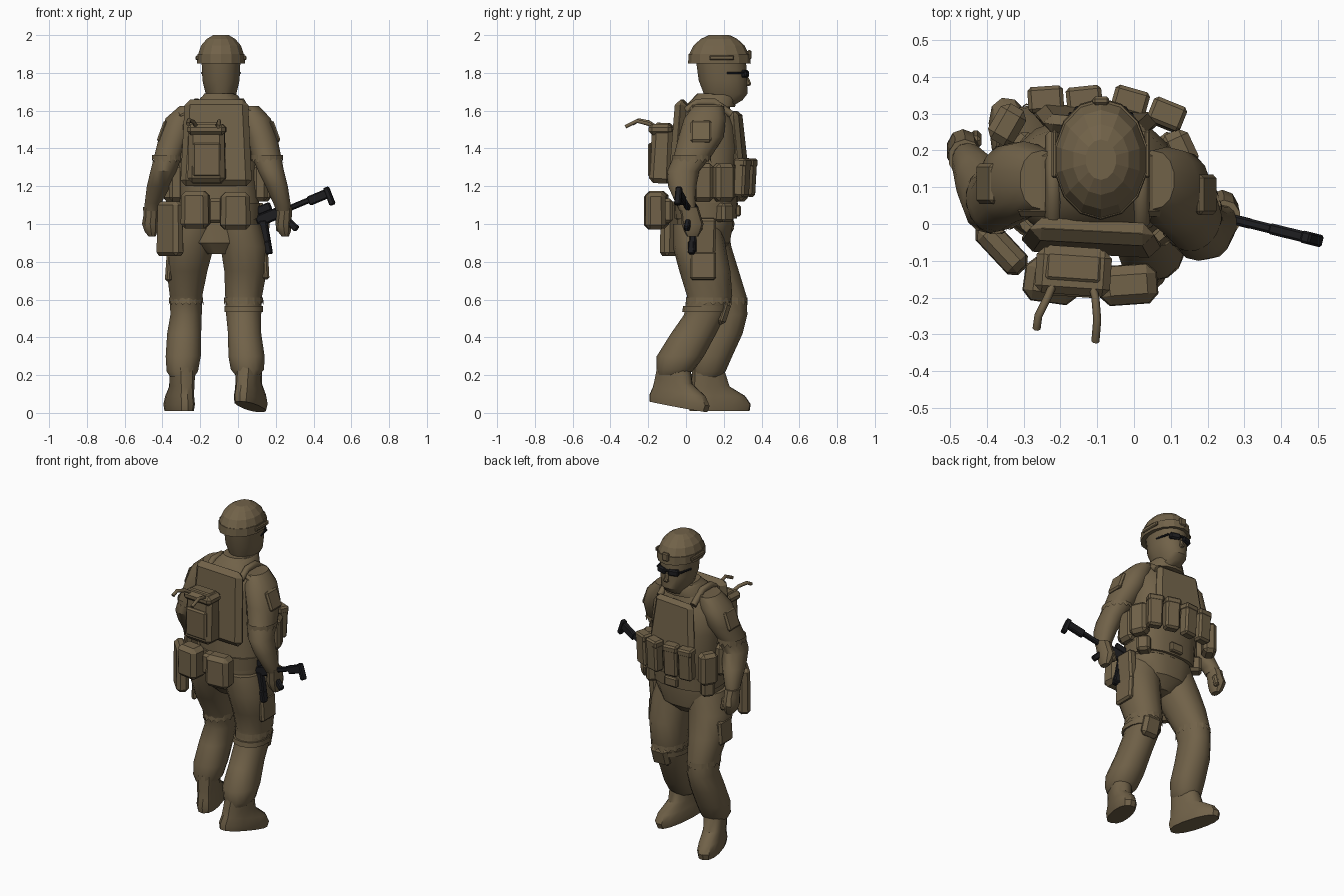
import bpy, bmesh, math
from mathutils import Vector, Matrix, Euler


def material(name, rgb):
    m = bpy.data.materials.new(name)
    m.diffuse_color = (*rgb, 1)
    return m


CLOTH = material("brown_cloth", (0.165, 0.122, 0.066))
BLACK = material("black_metal", (0.012, 0.012, 0.014))


def finish(name, bm, mat, smooth=35):
    bmesh.ops.recalc_face_normals(bm, faces=bm.faces)
    me = bpy.data.meshes.new(name)
    bm.to_mesh(me)
    bm.free()
    ob = bpy.data.objects.new(name, me)
    bpy.context.collection.objects.link(ob)
    me.materials.append(mat)
    bpy.ops.object.select_all(action='DESELECT')
    ob.select_set(True)
    bpy.context.view_layer.objects.active = ob
    if smooth:
        bpy.ops.object.shade_smooth_by_angle(angle=math.radians(smooth))
    return ob


def loft(name, rings, n=14, p=2.2, mat=CLOTH, smooth=35, loc=(0, 0, 0), rot=(0, 0, 0)):
    """Skin stacked rounded sections given as (x, y, z, half width, half depth)."""
    bm = bmesh.new()
    M = Matrix.Translation(loc) @ Euler([math.radians(a) for a in rot]).to_matrix().to_4x4()
    rows = []
    for x, y, z, rx, ry in rings:
        row = []
        for i in range(n):
            a = 2 * math.pi * (i + .5) / n
            c, s = math.cos(a), math.sin(a)
            px = math.copysign(abs(c) ** (2 / p), c) * rx
            py = math.copysign(abs(s) ** (2 / p), s) * ry
            row.append(bm.verts.new(M @ Vector((x + px, y + py, z))))
        rows.append(row)
    for a, b in zip(rows, rows[1:]):
        for i in range(n):
            j = (i + 1) % n
            bm.faces.new((a[i], a[j], b[j], b[i]))
    bm.faces.new(rows[0])
    bm.faces.new(rows[-1])
    return finish(name, bm, mat, smooth)


def box(name, loc, size, rot=(0, 0, 0), bevel=.015, taper=1.0, mat=CLOTH):
    """Bevelled box whose top can be narrowed or widened."""
    bm = bmesh.new()
    bmesh.ops.create_cube(bm, size=1)
    for v in bm.verts:
        t = taper if v.co.z > 0 else 1
        v.co = Vector((v.co.x * size[0] * t, v.co.y * size[1] * t, v.co.z * size[2]))
    bmesh.ops.bevel(bm, geom=bm.edges[:], offset=bevel, segments=1, affect='EDGES')
    M = Matrix.Translation(loc) @ Euler([math.radians(a) for a in rot]).to_matrix().to_4x4()
    bm.transform(M)
    return finish(name, bm, mat, 30)


def frill(name, x, y, z, rx, ry, h, n=32):
    """Ragged zigzag hem around a limb."""
    bm = bmesh.new()
    top, low = [], []
    for i in range(n):
        a = 2 * math.pi * i / n
        c, s = math.cos(a), math.sin(a)
        top.append(bm.verts.new((x + c * rx, y + s * ry, z + h)))
        k = 1.04 if i % 2 else 1.0
        low.append(bm.verts.new((x + c * rx * k, y + s * ry * k, z - (h if i % 2 else 0))))
    for i in range(n):
        j = (i + 1) % n
        bm.faces.new((top[i], top[j], low[j], low[i]))
    return finish(name, bm, CLOTH, 0)


def strap(name, pts, r, mat=CLOTH):
    cu = bpy.data.curves.new(name, 'CURVE')
    cu.dimensions = '3D'
    cu.bevel_depth, cu.bevel_resolution, cu.use_fill_caps = r, 1, True
    sp = cu.splines.new('POLY')
    sp.points.add(len(pts) - 1)
    for q, c in zip(sp.points, pts):
        q.co = (*c, 1)
    cu.materials.append(mat)
    bpy.context.collection.objects.link(bpy.data.objects.new(name, cu))


# Torso, belt and pelvis
loft("torso", [(-.09, .10, 1.02, .20, .15), (-.10, .11, 1.12, .215, .165), (-.11, .12, 1.25, .21, .155),
               (-.11, .125, 1.40, .225, .165), (-.11, .115, 1.52, .22, .155),
               (-.105, .105, 1.60, .18, .13), (-.10, .13, 1.66, .10, .10), (-.10, .15, 1.69, .08, .09)], 18, 2.5)
loft("pelvis", [(-.10, .08, .84, .07, .09), (-.105, .09, .90, .17, .145), (-.10, .10, 1.0, .21, .15),
                (-.10, .10, 1.06, .20, .15)], 16, 2.5)
loft("belt", [(-.10, .105, 1.03, .215, .165), (-.10, .105, 1.11, .22, .17)], 18, 2.5)
box("belt_buckle", (-.09, .275, 1.07), (.09, .03, .06), bevel=.008)
loft("collar", [(-.10, .14, 1.62, .13, .12), (-.095, .155, 1.67, .105, .115), (-.09, .165, 1.685, .085, .10)])

# Vest plates and shoulder straps
box("back_plate", (-.115, -.035, 1.43), (.38, .07, .46), (-4, 0, -3), .03, .88)
box("chest_plate", (-.105, .275, 1.44), (.34, .06, .32), (5, 0, -5), .025, .82)
for s in (-1, 1):
    x = -.10 + s * .12
    strap("shoulder_strap", [(x, .00, 1.60), (x, .06, 1.645), (x, .15, 1.645), (x, .24, 1.58)], .022)
    box("shoulder_pad", (-.10 + s * .165, .11, 1.595), (.12, .18, .04), (0, s * 28, 0), .015)

# Backpack and its loose straps
box("backpack", (-.165, -.125, 1.375), (.20, .12, .32), (-3, 0, -4), .025, .93)
box("backpack_flap", (-.165, -.13, 1.50), (.205, .125, .06), (0, 0, -4), .02)
box("backpack_pocket", (-.165, -.185, 1.34), (.15, .025, .18), (0, 0, -4), .01)
strap("left_loose_strap", [(-.21, -.14, 1.50), (-.235, -.20, 1.54), (-.26, -.25, 1.55), (-.265, -.285, 1.53)], .011)
strap("right_loose_strap", [(-.12, -.14, 1.50), (-.105, -.20, 1.53), (-.10, -.26, 1.545), (-.105, -.32, 1.515)], .011)

# Front and side pouches
for x, y, a in ((-.24, .335, 4), (-.135, .335, 6), (-.01, .33, -16), (.09, .295, -22)):
    box("front_pouch", (x, y, 1.245), (.09, .065, .20), (-3, 0, a), .012, 1.02)
    box("front_pouch_flap", (x, y + .004, 1.325), (.097, .07, .045), (-3, 0, a), .01)
for x, y, a in ((-.345, .27, 60), (-.325, .10, 88), (.125, .20, -65), (.115, .09, -88)):
    box("side_pouch", (x, y, 1.22), (.11, .08, .20), (0, 0, a), .02)

# Belt pouches behind and on the hip
box("left_rear_pouch", (-.225, -.155, 1.075), (.15, .12, .20), (0, 0, -8), .025, .95)
box("right_rear_pouch", (-.015, -.165, 1.07), (.16, .11, .20), (0, 0, 4), .025, .95)
box("middle_rear_pouch", (-.12, -.11, 1.07), (.08, .08, .13), bevel=.015)
box("hip_pouch", (-.36, -.065, .975), (.17, .075, .29), (0, 0, -47), .02, .92)
box("left_belt_pouch", (-.29, .20, 1.06), (.08, .09, .10), (0, 0, 50), .015)
box("right_belt_pouch", (.09, .20, 1.06), (.08, .09, .10), (0, 0, -50), .015)
box("holster", (.135, .10, .93), (.05, .11, .20), (0, 4, 0), .012, 1.1)

# Arms
loft("left_arm", [(-.25, .12, 1.625, .06, .08), (-.30, .12, 1.56, .085, .105), (-.335, .11, 1.46, .085, .11),
                  (-.37, .07, 1.36, .075, .09), (-.395, .06, 1.28, .07, .085),
                  (-.42, .11, 1.20, .064, .08), (-.45, .165, 1.11, .045, .055), (-.455, .175, 1.07, .04, .045)])
loft("right_arm", [(.05, .12, 1.625, .06, .08), (.09, .10, 1.56, .085, .11), (.125, .08, 1.46, .085, .12),
                   (.15, .035, 1.36, .08, .10), (.175, -.015, 1.28, .07, .085),
                   (.205, -.02, 1.20, .06, .075), (.235, 0, 1.10, .045, .05), (.24, .01, 1.07, .04, .045)])
for side, x, y in (("left", -.46, .19), ("right", .245, .025)):
    loft(side + "_glove", [(x, y - .01, 1.09, .045, .05), (x, y, 1.05, .042, .052), (x - .005, y + .01, 1.0, .045, .058),
                           (x, y + .01, .96, .036, .045), (x + .005, y + .01, .935, .02, .03)], 10)
    sx = 1 if side == "left" else -1
    box(side + "_thumb", (x + sx * .03, y + .04, 1.0), (.03, .035, .08), (15, 0, 0), .01)
frill("left_sleeve_hem", -.375, .07, 1.345, .08, .095, .02)
frill("right_sleeve_hem", .153, .03, 1.345, .085, .102, .02)
box("left_arm_patch", (-.40, .11, 1.49), (.025, .11, .12), (0, 20, 0), .01)
box("right_arm_patch", (.195, .08, 1.49), (.025, .11, .12), (0, -20, 0), .01)

# Legs
loft("left_leg", [(-.21, .08, 1.0, .12, .14), (-.25, .10, .88, .125, .14), (-.27, .15, .75, .11, .13),
                  (-.275, .205, .62, .088, .115), (-.275, .22, .52, .085, .105), (-.285, .19, .42, .092, .11),
                  (-.29, .14, .30, .095, .105), (-.295, .12, .22, .085, .09), (-.295, .11, .19, .065, .075)])
loft("right_leg", [(0, .06, 1.0, .12, .13), (.03, .07, .88, .125, .14), (.04, .10, .75, .115, .135),
                   (.03, .125, .62, .10, .12), (.03, .10, .52, .095, .11), (.035, .04, .42, .09, .12),
                   (.045, -.03, .30, .098, .125), (.05, -.055, .23, .09, .10), (.05, -.07, .20, .065, .08)])
frill("left_knee_hem", -.275, .21, .59, .09, .115, .02)
frill("right_knee_hem", .03, .12, .59, .103, .12, .02)
box("right_knee_pad", (.04, .20, .53), (.12, .05, .13), (-18, 0, 0), .02)
box("left_thigh_pocket", (-.365, .13, .77), (.035, .13, .15), (0, 4, 0), .012)
box("right_thigh_pocket", (.145, .09, .78), (.035, .14, .15), (0, -3, 0), .012)
loft("right_knee_strap", [(.03, .10, .535, .105, .12), (.03, .105, .565, .105, .12)])

# Boots
BOOT = [(0, .06, 0, .06, .165), (0, .06, .035, .066, .172), (0, .05, .08, .062, .15),
        (0, .01, .13, .06, .105), (0, -.005, .23, .066, .085)]
loft("left_boot", BOOT, 14, 2.4, loc=(-.295, .12, .01), rot=(0, 0, 16))
loft("right_boot", BOOT, 14, 2.4, loc=(.045, -.095, .043), rot=(-10, 0, -20))

# Head
loft("head", [(-.09, .15, 1.62, .09, .09), (-.09, .20, 1.655, .065, .10), (-.09, .21, 1.69, .083, .118),
              (-.09, .195, 1.76, .10, .13), (-.09, .185, 1.87, .105, .135)], 16)
box("nose", (-.09, .325, 1.755), (.03, .035, .05), (15, 0, 0), .008, .6)

# Sunglasses
for s in (-1, 1):
    box("lens", (-.09 + s * .04, .312, 1.795), (.068, .03, .04), (0, 0, -s * 16), .008, mat=BLACK)
    box("glasses_arm", (-.09 + s * .09, .26, 1.80), (.012, .09, .012), (0, 0, s * 12), .003, mat=BLACK)
box("glasses_bridge", (-.09, .325, 1.803), (.03, .014, .014), bevel=.003, mat=BLACK)

# Faceted helmet with rim, side rails and front mount
loft("helmet", [(-.09, .175, 1.855, .124, .158), (-.09, .175, 1.90, .124, .158), (-.09, .175, 1.945, .108, .135),
                (-.09, .175, 1.98, .077, .096), (-.09, .175, 2.0, .042, .055)], 14, 2, smooth=0)
loft("helmet_rim", [(-.09, .177, 1.85, .13, .166), (-.09, .177, 1.90, .128, .163)], 14, 2, smooth=0)
box("helmet_mount", (-.09, .335, 1.895), (.045, .022, .05), bevel=.006)
for s in (-1, 1):
    box("helmet_rail", (-.09 + s * .126, .19, 1.88), (.016, .13, .025), bevel=.005)

# Rifle slung at the hip, laid out along its own axis
GUN = Matrix.Translation((.12, .05, 1.02)) @ Euler((0, math.radians(-22), math.radians(-14))).to_matrix().to_4x4()
for name, a, drop, size, tilt in (("receiver", .07, 0, (.18, .035, .06), 0),
                                  ("stock_tube", .25, .0, (.22, .026, .03), 0),
                                  ("stock_body", .345, -.005, (.13, .03, .05), 0),
                                  ("stock_butt", .395, -.022, (.03, .034, .10), 0),
                                  ("rifle_sight", .04, .05, (.08, .025, .045), 0),
                                  ("rifle_grip", .145, -.075, (.035, .028, .10), -25)):
    box(name, GUN @ Vector((a, 0, drop)), size, (0, -22 + tilt, -14), .006, mat=BLACK)
box("rifle_magazine", (.145, .04, .935), (.045, .035, .17), (0, -10, -14), .006, mat=BLACK)
box("rifle_handguard", (.16, .03, .875), (.035, .035, .07), (0, -10, -14), .006, mat=BLACK)
